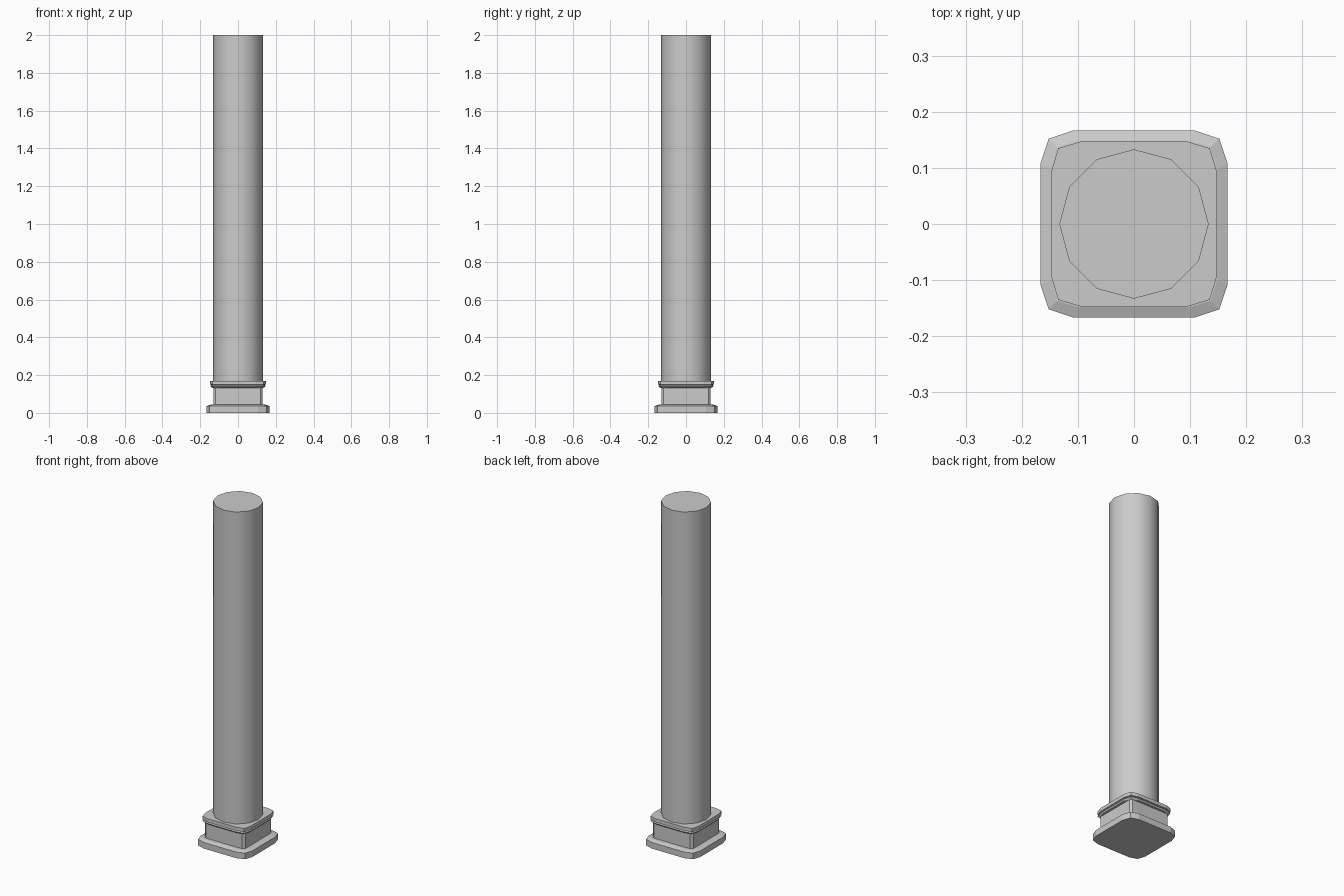
import bpy, bmesh, math

if "Cube" in bpy.data.objects:
    bpy.data.objects.remove(bpy.data.objects["Cube"])


def link(bm, name):
    bmesh.ops.recalc_face_normals(bm, faces=bm.faces)
    me = bpy.data.meshes.new(name)
    bm.to_mesh(me)
    bm.free()
    ob = bpy.data.objects.new(name, me)
    bpy.context.collection.objects.link(ob)
    return ob


def square_ring(bm, half, mid, flat, z):
    # Square outline whose corners are rounded with two short sides
    quarter = [(half, flat), (mid, mid), (flat, half)]
    verts = []
    for k in range(4):
        c, s = round(math.cos(k * math.pi / 2)), round(math.sin(k * math.pi / 2))
        verts += [bm.verts.new((c * x - s * y, s * x + c * y, z)) for x, y in quarter]
    return verts


def loft(name, profile):
    bm = bmesh.new()
    rings = [square_ring(bm, *p) for p in profile]
    for a, b in zip(rings, rings[1:]):
        for i in range(12):
            j = (i + 1) % 12
            bm.faces.new((a[i], a[j], b[j], b[i]))
    bm.faces.new(rings[0][::-1])
    bm.faces.new(rings[-1])
    return link(bm, name)


# Moulded square base: plinth, narrow neck and collar (half, mid, flat, z)
loft("base", [
    (0.167, 0.152, 0.107, 0.0),
    (0.167, 0.152, 0.107, 0.036),
    (0.148, 0.137, 0.100, 0.043),
    (0.130, 0.124, 0.118, 0.044),
    (0.130, 0.124, 0.118, 0.132),
    (0.140, 0.128, 0.092, 0.134),
    (0.147, 0.135, 0.095, 0.142),
    (0.140, 0.128, 0.092, 0.148),
    (0.147, 0.135, 0.095, 0.150),
    (0.147, 0.135, 0.095, 0.170),
])

# Twelve-sided shaft
bm = bmesh.new()
bmesh.ops.create_cone(bm, cap_ends=True, segments=12, radius1=0.133,
                      radius2=0.133, depth=1.83)
bmesh.ops.translate(bm, verts=bm.verts, vec=(0, 0, 1.085))
shaft = link(bm, "shaft")

# Soft shading along the shaft, crisp caps
bpy.context.view_layer.objects.active = shaft
shaft.select_set(True)
bpy.ops.object.shade_smooth_by_angle(angle=math.radians(40))
